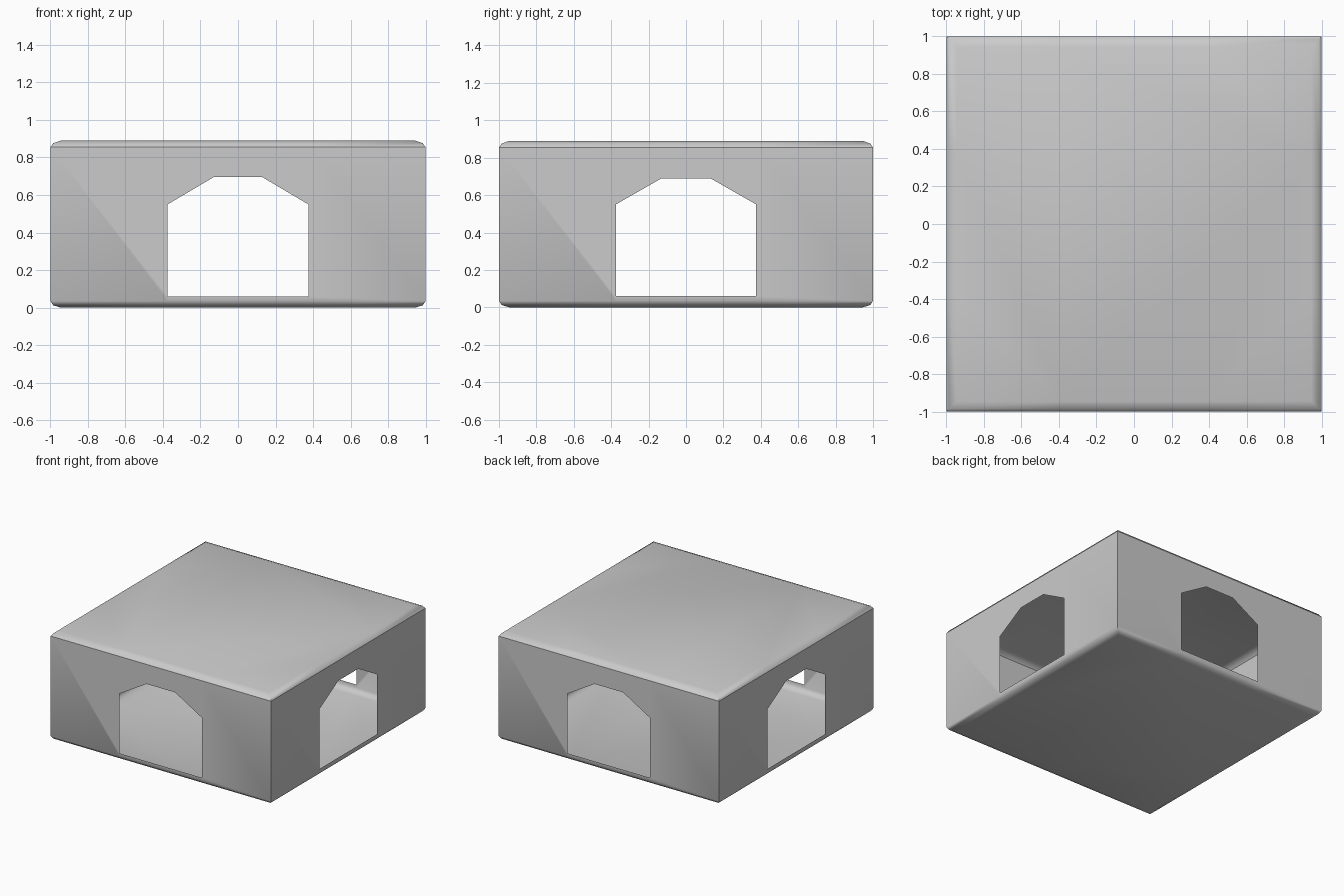
import bpy, bmesh
from math import radians
from mathutils import Matrix

if "Cube" in bpy.data.objects:
    bpy.data.objects.remove(bpy.data.objects["Cube"])

OPEN = 0.375                                     # half width of a doorway
LOWER = [(0.945, 0.0), (0.985, 0.012), (1.0, 0.035)]   # rounded bottom rim: half size, z
UPPER = [(1.0, 0.855), (0.985, 0.876), (0.945, 0.89)]  # rounded top rim
WALL_B, WALL_T = 0.035, 0.855


def rim_faces(rings):
    """Strips of one side (facing -y) between successive square rings."""
    out = []
    for (h0, z0), (h1, z1) in zip(rings, rings[1:]):
        a = [(u, -h0, z0) for u in (-h0, -OPEN, OPEN, h0)]
        b = [(u, -h1, z1) for u in (-h1, -OPEN, OPEN, h1)]
        out += [(a[i], a[i + 1], b[i + 1], b[i]) for i in range(3)]
    return out


def wall_faces(peak):
    """One thin wall with a doorway that has a sloped, flat-topped head."""
    def face(*pts):
        return [(x, -1, z) for x, z in pts]
    side = [(-1, WALL_B), (-OPEN, WALL_B), (-OPEN, 0.06), (-OPEN, 0.55), (-OPEN, WALL_T), (-1, WALL_T)]
    return [
        face(*side),
        face(*[(-x, z) for x, z in reversed(side)]),
        face((-OPEN, WALL_B), (OPEN, WALL_B), (OPEN, 0.06), (-OPEN, 0.06)),
        face((-OPEN, 0.55), (-0.13, peak), (0.13, peak), (OPEN, 0.55), (OPEN, WALL_T), (-OPEN, WALL_T)),
    ]


def build(name, side_fn, cap, cap_up, angle):
    """Repeat a side four times round z, close it with a cap and shade it."""
    bm = bmesh.new()
    for k in range(4):
        rot = Matrix.Rotation(radians(90 * k), 3, 'Z')
        for pts in side_fn(k):
            bm.faces.new([bm.verts.new(rot @ bm.verts.new(p).co) for p in pts])
    bmesh.ops.delete(bm, geom=[v for v in bm.verts if not v.link_faces], context='VERTS')
    bmesh.ops.remove_doubles(bm, verts=bm.verts, dist=1e-4)
    # cap fills the innermost ring
    ring = [e for e in bm.edges if all(abs(v.co.z - cap) < 1e-4 for v in e.verts)]
    new = bmesh.ops.contextual_create(bm, geom=ring)['faces']
    bm.normal_update()
    for f in new:
        if (f.normal.z > 0) != cap_up:
            f.normal_flip()
    me = bpy.data.meshes.new(name)
    bm.to_mesh(me)
    bm.free()
    ob = bpy.data.objects.new(name, me)
    bpy.context.collection.objects.link(ob)
    bpy.ops.object.select_all(action='DESELECT')
    ob.select_set(True)
    bpy.context.view_layer.objects.active = ob
    bpy.ops.object.shade_smooth_by_angle(angle=radians(angle))
    return ob


# hollow body: floor, rounded bottom rim and four walls with doorways
build("walls_and_floor", lambda k: rim_faces(LOWER) + wall_faces(0.695 if k % 2 == 0 else 0.69),
      0.0, False, 50)
# roof with rounded rim, creased where it meets the walls
build("roof", lambda k: rim_faces(UPPER), 0.89, True, 40)
